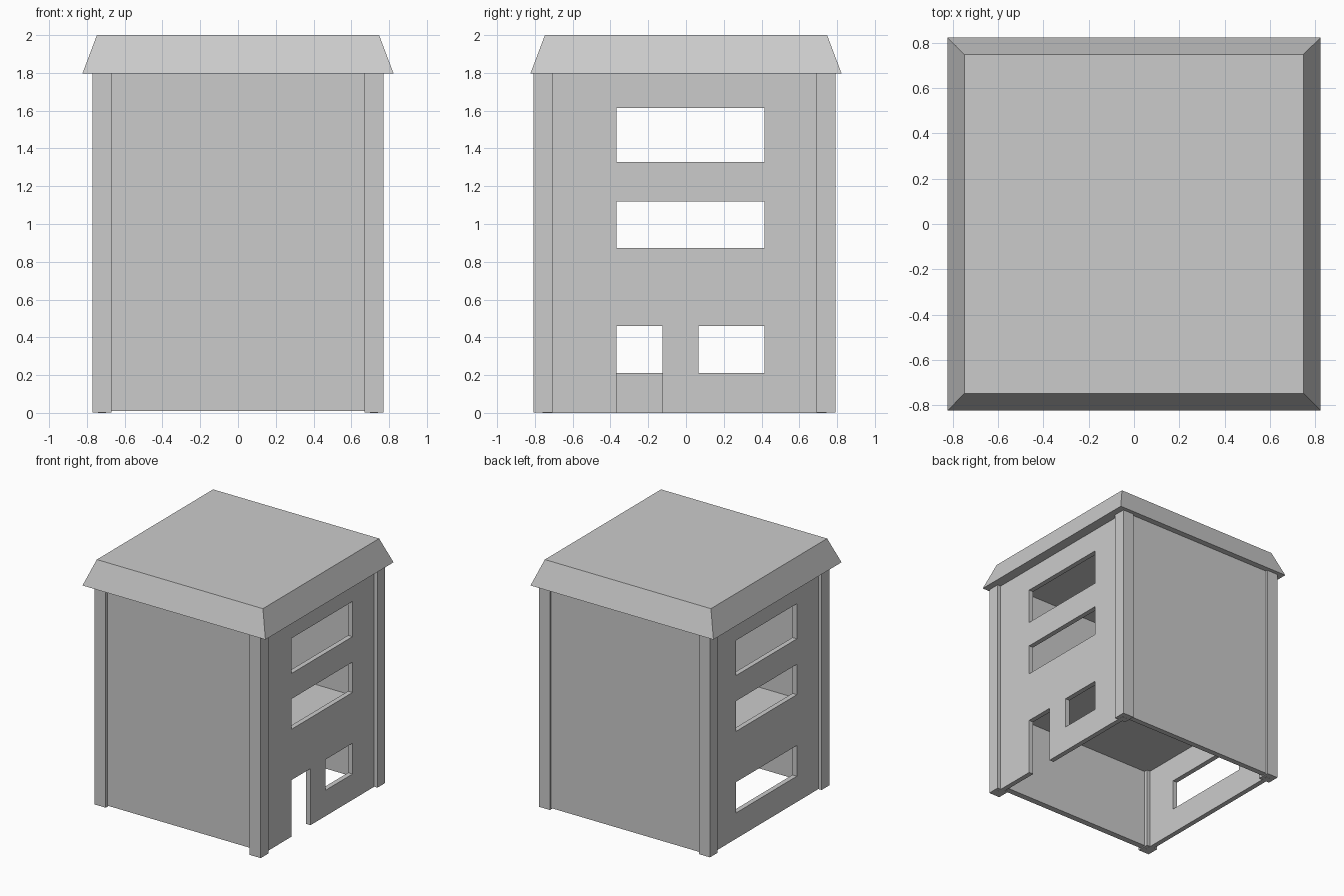
import bpy, bmesh

if "Cube" in bpy.data.objects:
    bpy.data.objects.remove(bpy.data.objects["Cube"])


def finish(name, bm):
    bmesh.ops.recalc_face_normals(bm, faces=bm.faces)
    mesh = bpy.data.meshes.new(name)
    bm.to_mesh(mesh)
    bm.free()
    obj = bpy.data.objects.new(name, mesh)
    bpy.context.collection.objects.link(obj)
    return obj


def prism(name, low, z0, z1, high=None):
    """Solid between a ground outline at z0 and a matching one at z1."""
    bm = bmesh.new()
    a = [bm.verts.new((x, y, z0)) for x, y in low]
    b = [bm.verts.new((x, y, z1)) for x, y in (high or low)]
    bm.faces.new(a)
    bm.faces.new(b)
    for i in range(len(a)):
        j = (i + 1) % len(a)
        bm.faces.new((a[i], a[j], b[j], b[i]))
    return finish(name, bm)


def rect(x0, x1, y0, y1):
    return [(x0, y0), (x1, y0), (x1, y1), (x0, y1)]


def square(r, x=0, y=0):
    return rect(x - r, x + r, y - r, y + r)


def side_wall(name, x0, x1, holes, y0, y1=0.745, z0=0.0, z1=1.8):
    """Panel in the yz plane with rectangular openings (y0, y1, z0, z1)."""
    ys = sorted({y0, y1, *[h[0] for h in holes], *[h[1] for h in holes]})
    zs = sorted({z0, z1, *[h[2] for h in holes], *[h[3] for h in holes]})
    bm = bmesh.new()
    grid = [[bm.verts.new((x0, y, z)) for z in zs] for y in ys]
    for i in range(len(ys) - 1):
        for j in range(len(zs) - 1):
            cy, cz = (ys[i] + ys[i + 1]) / 2, (zs[j] + zs[j + 1]) / 2
            if not any(a < cy < b and c < cz < d for a, b, c, d in holes):
                bm.faces.new((grid[i][j], grid[i + 1][j],
                              grid[i + 1][j + 1], grid[i][j + 1]))
    ext = bmesh.ops.extrude_face_region(bm, geom=bm.faces[:], use_keep_orig=True)
    moved = [g for g in ext['geom'] if isinstance(g, bmesh.types.BMVert)]
    bmesh.ops.translate(bm, verts=moved, vec=(x1 - x0, 0, 0))
    bmesh.ops.delete(bm, geom=[v for v in bm.verts if not v.link_faces], context='VERTS')
    return finish(name, bm)


# Side walls: two upper window bands each, door and window on the right
upper = [(-0.368, 0.415, 0.873, 1.12), (-0.368, 0.415, 1.327, 1.613)]
side_wall("right_wall", 0.70, 0.74,
          upper + [(-0.368, -0.125, 0.0, 0.46), (0.065, 0.415, 0.21, 0.46)], -0.76)
side_wall("left_wall", -0.74, -0.70, upper + [(-0.368, 0.415, 0.21, 0.46)], -0.69)

# Plain front and back walls
prism("front_wall", rect(-0.735, 0.735, -0.722, -0.672), 0.01, 1.8)
prism("back_wall", rect(-0.735, 0.735, 0.73, 0.775), 0.01, 1.8)

# Corner pillars, the front left one set back
for name, x, y in (("front_left", -0.72, -0.693), ("front_right", 0.72, -0.758),
                   ("back_left", -0.72, 0.742), ("back_right", 0.72, 0.742)):
    prism(name + "_pillar", square(0.05, x, y), 0.001, 1.798)

# Upper storey floor
prism("upper_floor", rect(-0.735, 0.735, -0.718, 0.77), 0.665, 0.67)

# Roof with sloped sides
prism("roof", square(0.823), 1.798, 2.0, square(0.747))
